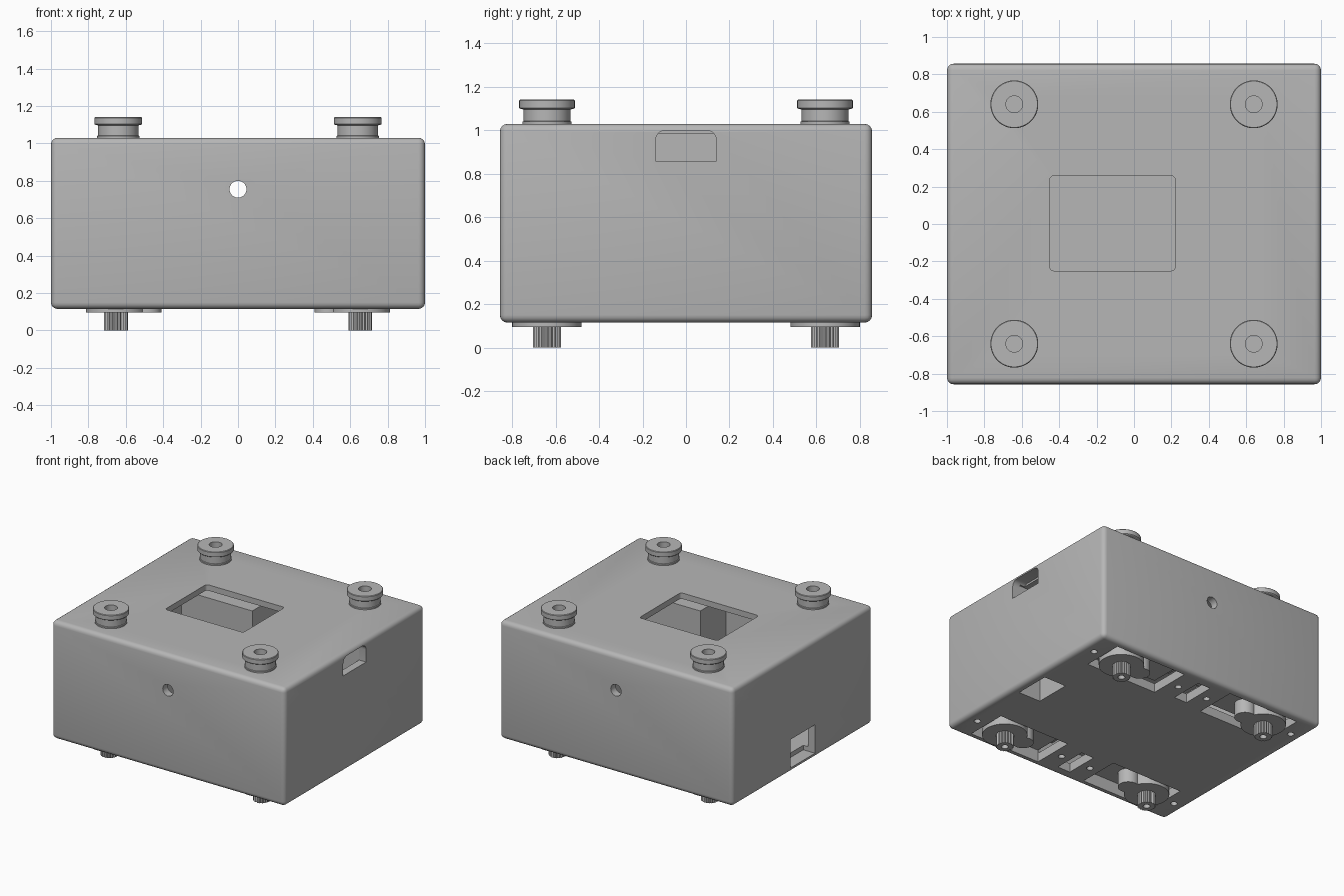
import bpy, bmesh, math
from mathutils import Matrix, Vector

if "Cube" in bpy.data.objects:
    bpy.data.objects.remove(bpy.data.objects["Cube"])

grey = bpy.data.materials.new("plain grey")
grey.use_nodes = True
grey.diffuse_color = (0.47, 0.47, 0.47, 1)
grey.node_tree.nodes["Principled BSDF"].inputs["Base Color"].default_value = (0.47, 0.47, 0.47, 1)


def finish(name, bm):
    bmesh.ops.recalc_face_normals(bm, faces=bm.faces)
    mesh = bpy.data.meshes.new(name)
    bm.to_mesh(mesh)
    bm.free()
    mesh.materials.append(grey)
    ob = bpy.data.objects.new(name, mesh)
    bpy.context.collection.objects.link(ob)
    return ob


def add_box(bm, lo, hi):
    lo, hi = Vector(lo), Vector(hi)
    m = Matrix.Translation((lo + hi) / 2) @ Matrix.Diagonal((*(hi - lo), 1))
    return bmesh.ops.create_cube(bm, size=1, matrix=m)["verts"]


def box(name, lo, hi, bevel=0, axes="xyz", segments=4):
    """Box whose edges along the given axes are rounded."""
    bm = bmesh.new()
    add_box(bm, lo, hi)
    if bevel:
        def along(e):
            d = e.verts[1].co - e.verts[0].co
            return "xyz"[max(range(3), key=lambda i: abs(d[i]))]
        edges = [e for e in bm.edges if along(e) in axes]
        bmesh.ops.bevel(bm, geom=edges, offset=bevel, segments=segments,
                        profile=0.5, affect='EDGES')
    return finish(name, bm)


def cylinder(name, centre, radius, depth, axis="z", sides=40):
    bm = bmesh.new()
    rot = Matrix.Rotation(math.pi / 2, 4, 'X') if axis == "y" else Matrix()
    bmesh.ops.create_cone(bm, cap_ends=True, segments=sides, radius1=radius, radius2=radius,
                          depth=depth, matrix=Matrix.Translation(centre) @ rot)
    return finish(name, bm)


def ring(name, x, y, profile, sides=48, teeth=0):
    """Closed (radius, height) profile swept around a vertical axis."""
    bm = bmesh.new()
    loops = []
    for i in range(sides):
        a = 2 * math.pi * i / sides
        loops.append([bm.verts.new((x + math.cos(a) * (r - (teeth if i % 2 and r > 0.05 else 0)),
                                    y + math.sin(a) * (r - (teeth if i % 2 and r > 0.05 else 0)), z))
                      for r, z in profile])
    n = len(profile)
    for i in range(sides):
        a, b = loops[i], loops[(i + 1) % sides]
        for j in range(n):
            k = (j + 1) % n
            bm.faces.new((a[j], b[j], b[k], a[k]))
    return finish(name, bm)


def combine(base, others, operation):
    for other in others:
        mod = base.modifiers.new("cut", 'BOOLEAN')
        mod.operation, mod.object, mod.solver = operation, other, 'EXACT'
    mesh = bpy.data.meshes.new_from_object(
        base.evaluated_get(bpy.context.evaluated_depsgraph_get()))
    base.modifiers.clear()
    base.data = mesh
    for other in others:
        bpy.data.objects.remove(other)


def smooth(ob):
    bpy.ops.object.select_all(action='DESELECT')
    bpy.context.view_layer.objects.active = ob
    ob.select_set(True)
    bpy.ops.object.shade_smooth_by_angle(angle=math.radians(30))


W, D, BOTTOM, TOP = 1.0, 0.857, 0.115, 1.03
FLOOR, CEILING, WALL = 0.185, 0.985, 0.06
corners = [(sx, sy) for sx in (-1, 1) for sy in (-1, 1)]

# Hollow case with rounded edges
case = box("case", (-W, -D, BOTTOM), (W, D, TOP), 0.035)
cuts = [box("cavity", (WALL - W, WALL - D, FLOOR), (W - WALL, D - WALL, CEILING)),
        box("screen_cut", (-0.45, -0.25, 0.9), (0.22, 0.257, 1.2), 0.02, "z"),
        box("low_port", (-1.1, -0.15, 0.15), (-0.9, 0.15, 0.37)),
        box("floor_port", (0.75, -0.14, 0), (0.94, 0.14, 0.3)),
        cylinder("wall_holes", (0, 0, 0.755), 0.045, 2.2, "y")]

# Side port with rounded upper corners
port = bmesh.new()
add_box(port, (0.9, -0.14, 0.86), (1.1, 0.14, 1.0))
upper = [e for e in port.edges if all(v.co.z > 0.95 for v in e.verts)
         and abs(e.verts[0].co.x - e.verts[1].co.x) > 0.1]
bmesh.ops.bevel(port, geom=upper, offset=0.045, segments=5, profile=0.5, affect='EDGES')
cuts.append(finish("high_port", port))

# Floor openings for the motors, cable slots and screws; knob holes in the roof
for sx, sy in corners:
    xs = sorted((sx * 0.21, sx * 0.825))
    cuts.append(box("motor_cut", (xs[0], sy * 0.64 - 0.163, 0), (xs[1], sy * 0.64 + 0.163, 0.3)))
    for x in (0.13, 0.905):
        cuts.append(cylinder("screw_cut", (sx * x, sy * 0.64, 0.15), 0.024, 0.3, sides=20))
    cuts.append(cylinder("knob_cut", (sx * 0.64, sy * 0.64, 1.0), 0.045, 0.2))
for sy in (-1, 1):
    cuts.append(box("slot_cut", (-0.055, sy * 0.64 - 0.13, 0), (0.055, sy * 0.64 + 0.13, 0.3)))
combine(case, cuts, 'DIFFERENCE')
smooth(case)

# Duct joining the side port to the floor port
duct = bmesh.new()
for sy in (-1, 1):
    ys = sorted((sy * 0.14, sy * 0.17))
    add_box(duct, (0.72, ys[0], FLOOR), (0.945, ys[1], CEILING))
add_box(duct, (0.72, -0.14, FLOOR), (0.75, 0.14, CEILING))
finish("cable_duct", duct)

for sx, sy in corners:
    side = ("front" if sy < 0 else "back") + "_" + ("left" if sx > 0 else "right")
    y = sy * 0.64

    # Flanged ring knob on the roof
    smooth(ring("knob_" + side, sx * 0.64, y,
                [(0.045, 1.02), (0.113, 1.02), (0.113, 1.04), (0.108, 1.042), (0.108, 1.096),
                 (0.124, 1.1), (0.128, 1.104), (0.128, 1.137), (0.124, 1.141), (0.045, 1.141)]))

    # Motor body with mounting ears
    bm = bmesh.new()
    for x1, x2, z1, z2 in ((0.215, 0.82, 0.205, 0.8), (0.085, 0.95, 0.31, 0.375)):
        xs = sorted((sx * x1, sx * x2))
        add_box(bm, (xs[0], y - 0.158, z1), (xs[1], y + 0.158, z2))
    finish("motor_body_" + side, bm)

    # Gear housing: a large drum with a small lobe beside it
    smooth(cylinder("motor_drum_" + side, (sx * 0.653, y, 0.155), 0.16, 0.12, sides=48))
    smooth(cylinder("motor_lobe_" + side, (sx * 0.485, y, 0.155), 0.075, 0.1198, sides=32))

    # Toothed output shaft with a screw hole
    ring("shaft_" + side, sx * 0.653, y,
         [(0.025, 0), (0.064, 0), (0.064, 0.1), (0.025, 0.1)], sides=42, teeth=0.007)
